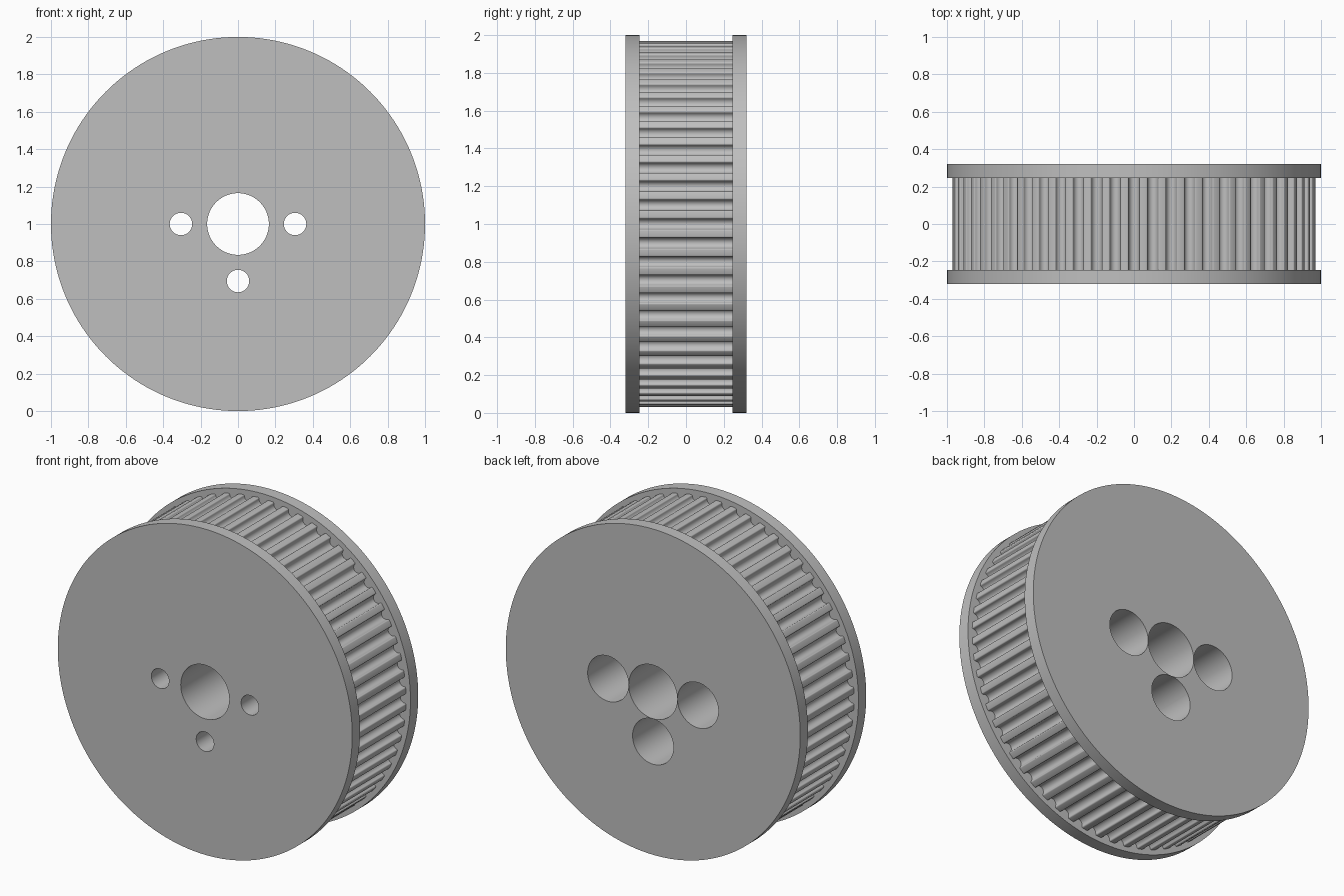
import bpy, bmesh, math
from mathutils import Matrix

cube = bpy.data.objects.get("Cube")
if cube:
    bpy.data.objects.remove(cube, do_unlink=True)

HALF_WIDTH = 0.32
FLANGE = 0.075
TEETH = 60
TOOTH_R = 0.97
GROOVE_R, GROOVE_DEPTH, FILLET = 0.0286, 0.0387, 0.0077

metal = bpy.data.materials.new("light_grey_metal")
metal.use_nodes = True
grey = (0.52, 0.52, 0.52, 1)
metal.diffuse_color = grey
metal.node_tree.nodes["Principled BSDF"].inputs["Base Color"].default_value = grey


def make_object(name, bm):
    mesh = bpy.data.meshes.new(name)
    bmesh.ops.recalc_face_normals(bm, faces=bm.faces)
    bm.to_mesh(mesh)
    bm.free()
    mesh.materials.append(metal)
    obj = bpy.data.objects.new(name, mesh)
    bpy.context.collection.objects.link(obj)
    return obj


def disc(name, radius, y0, y1, x=0, z=1, sides=64):
    """Cylinder along y between two depths."""
    bm = bmesh.new()
    place = Matrix.Translation((x, (y0 + y1) / 2, z)) @ Matrix.Rotation(math.pi / 2, 4, 'X')
    bmesh.ops.create_cone(bm, cap_ends=True, segments=sides, radius1=radius,
                          radius2=radius, depth=y1 - y0, matrix=place)
    return make_object(name, bm)


def groove_half():
    """Half groove as (sideways, depth): rounded lip, then round bottom."""
    pts = []
    for i in range(5):
        a = math.pi / 2 * (1 - i / 4)
        pts.append((-GROOVE_R - FILLET + FILLET * math.cos(a), FILLET * (1 - math.sin(a))))
    for i in range(7):
        a = math.pi / 2 * i / 6
        pts.append((-GROOVE_R * math.cos(a), GROOVE_DEPTH - GROOVE_R * (1 - math.sin(a))))
    return pts


def toothed_hub():
    half = groove_half()
    groove = half + [(-u, d) for u, d in reversed(half[:-1])]
    bm = bmesh.new()
    ring = []
    depth = HALF_WIDTH - FLANGE / 2
    for k in range(TEETH):
        for u, d in groove:
            a = math.tau * k / TEETH + u / TOOTH_R
            r = TOOTH_R - d
            ring.append(bm.verts.new((r * math.cos(a), -depth, 1 + r * math.sin(a))))
    face = bm.faces.new(ring)
    out = bmesh.ops.extrude_face_region(bm, geom=[face])
    moved = [v for v in out["geom"] if isinstance(v, bmesh.types.BMVert)]
    bmesh.ops.translate(bm, verts=moved, vec=(0, 2 * depth, 0))
    return make_object("toothed_pulley", bm)


def combine(target, tool, operation):
    mod = target.modifiers.new(tool.name, 'BOOLEAN')
    mod.operation = operation
    mod.solver = 'EXACT'
    mod.object = tool
    bpy.context.view_layer.objects.active = target
    bpy.ops.object.modifier_apply(modifier=mod.name)
    bpy.data.objects.remove(tool, do_unlink=True)


# Toothed hub with a flange on each side
pulley = toothed_hub()
inner = HALF_WIDTH - FLANGE
combine(pulley, disc("front_flange", 1, -HALF_WIDTH, -inner, sides=160), 'UNION')
combine(pulley, disc("back_flange", 1, inner, HALF_WIDTH, sides=160), 'UNION')

# Shaft bore, and screw holes counterbored from the back
combine(pulley, disc("shaft_bore", 0.165, -0.5, 0.5), 'DIFFERENCE')
for x, z in ((-0.305, 1), (0.305, 1), (0, 0.695)):
    combine(pulley, disc("screw_hole", 0.06, -0.5, 0.5, x, z, 48), 'DIFFERENCE')
    combine(pulley, disc("counterbore", 0.139, -0.1, 0.5, x, z), 'DIFFERENCE')

bpy.ops.object.select_all(action='DESELECT')
pulley.select_set(True)
bpy.context.view_layer.objects.active = pulley
bpy.ops.object.shade_smooth_by_angle(angle=math.radians(30))
